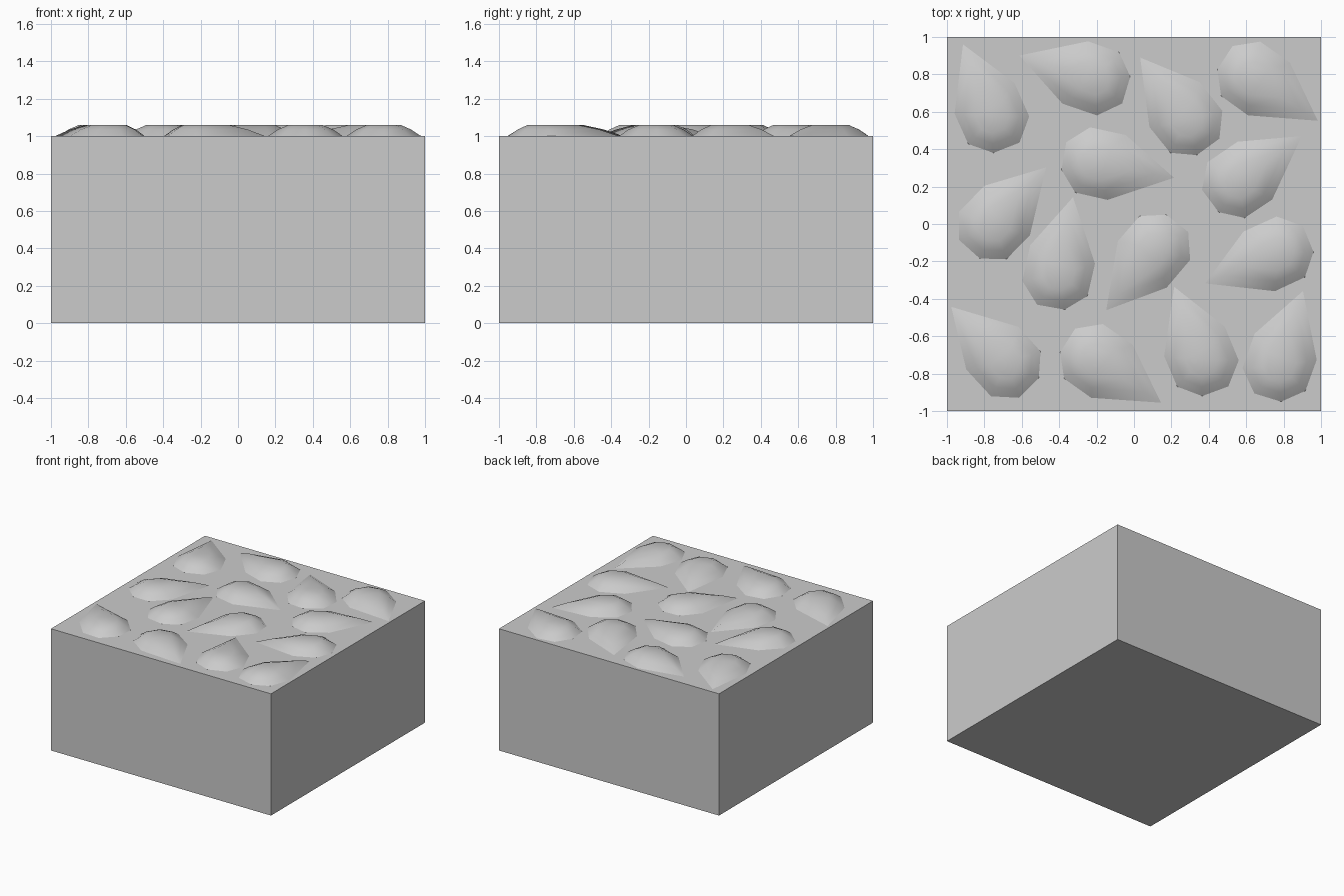
import bpy, bmesh, math

old = bpy.data.objects.get("Cube")
if old:
    bpy.data.objects.remove(old, do_unlink=True)

stone = bpy.data.materials.new("stone_grey")
stone.use_nodes = True
grey = (0.6, 0.6, 0.6, 1)
stone.diffuse_color = grey
stone.node_tree.nodes["Principled BSDF"].inputs["Base Color"].default_value = grey


def add_object(name, bm):
    bmesh.ops.recalc_face_normals(bm, faces=bm.faces)
    mesh = bpy.data.meshes.new(name)
    bm.to_mesh(mesh)
    bm.free()
    mesh.materials.append(stone)
    obj = bpy.data.objects.new(name, mesh)
    bpy.context.collection.objects.link(obj)
    return obj


# Block
bm = bmesh.new()
bmesh.ops.create_cube(bm, size=1)
for v in bm.verts:
    v.co = (v.co.x * 2, v.co.y * 2, v.co.z + 0.5)
add_object("block", bm)

# Teardrop outline: angle from the tip, radius
OUTLINE = [(0, 0.42), (55, 0.22), (110, 0.2), (154, 0.2),
           (199, 0.19), (243, 0.19), (297, 0.2)]
# Rings from base to flat crown: scale, height
RINGS = [(1, 1.0), (0.74, 1.035), (0.45, 1.06)]


def add_stud(name, tip, centre, side):
    """Low seven-sided mound pointing from its centre to the tip."""
    cx, cy = centre
    heading = math.atan2(tip[1] - cy, tip[0] - cx)
    bm = bmesh.new()
    rings = []
    for scale, z in RINGS:
        ring = []
        for degrees, radius in OUTLINE:
            a = heading + side * math.radians(degrees)
            ring.append(bm.verts.new((cx + scale * radius * math.cos(a),
                                      cy + scale * radius * math.sin(a), z)))
        rings.append(ring)
    count = len(OUTLINE)
    for low, high in zip(rings, rings[1:]):
        for i in range(count):
            j = (i + 1) % count
            bm.faces.new((low[i], low[j], high[j], high[i]))
    bm.faces.new(rings[-1])
    for f in bm.faces:
        f.smooth = True
    add_object(name, bm)


# Studs: tip, centre, handedness
STUDS = [
    ((-0.91, 0.95), (-0.76, 0.57), -1),
    ((-0.61, 0.90), (-0.21, 0.78), 1),
    ((0.04, 0.88), (0.28, 0.55), -1),
    ((0.97, 0.56), (0.63, 0.78), 1),
    ((0.20, 0.25), (-0.20, 0.32), 1),
    ((0.87, 0.45), (0.56, 0.22), 1),
    ((-0.49, 0.28), (-0.75, -0.01), 1),
    ((-0.33, 0.12), (-0.40, -0.27), 1),
    ((-0.14, -0.45), (0.11, -0.13), 1),
    ((0.40, -0.31), (0.77, -0.16), -1),
    ((-0.96, -0.46), (-0.68, -0.74), 1),
    ((0.12, -0.94), (-0.21, -0.73), 1),
    ((0.22, -0.35), (0.36, -0.73), -1),
    ((0.90, -0.37), (0.78, -0.76), 1),
]
for i, (tip, centre, side) in enumerate(STUDS):
    add_stud(f"stud_{i + 1}", tip, centre, side)
